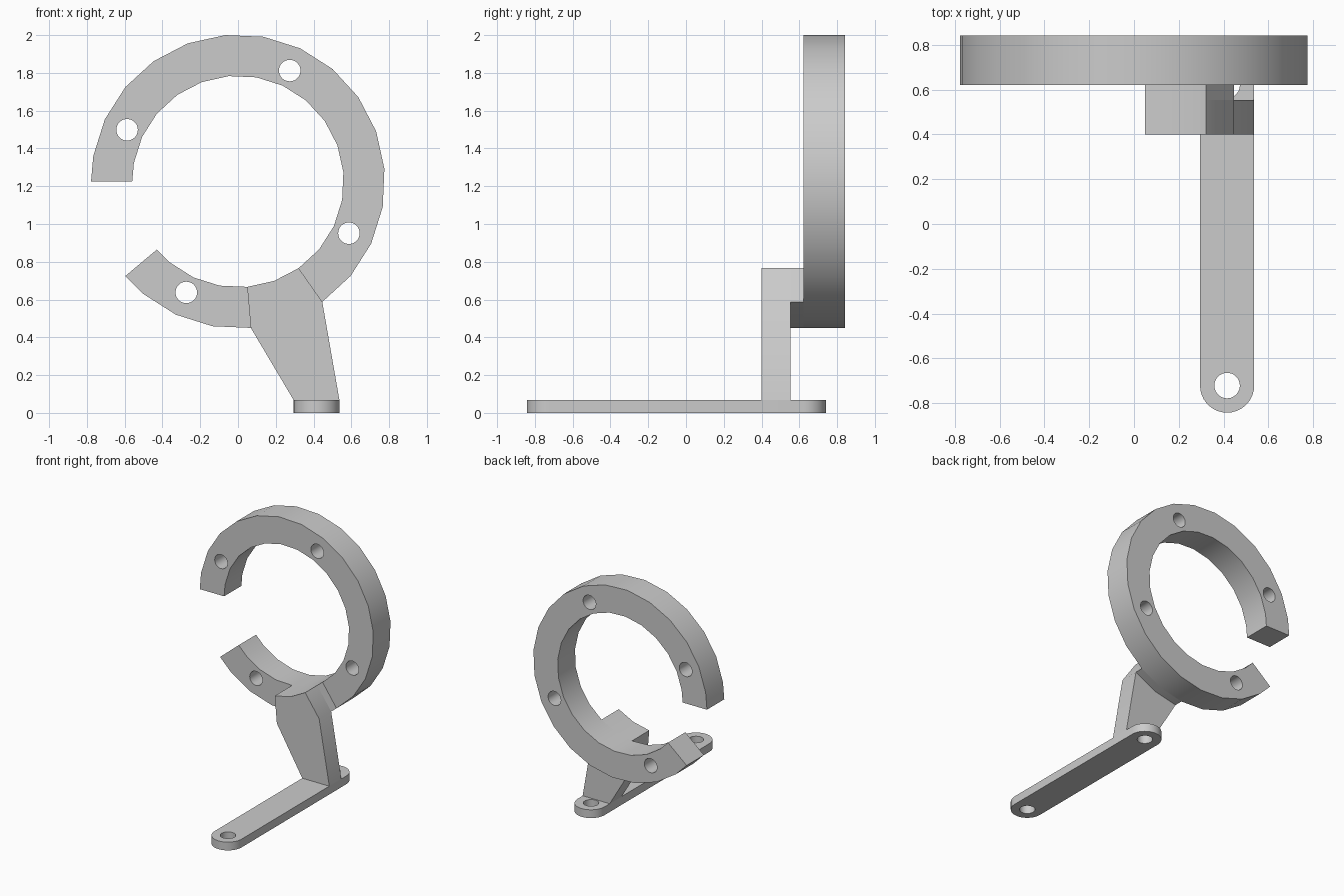
import bpy, bmesh
from math import cos, sin, pi, radians
from mathutils import Vector

cube = bpy.data.objects.get("Cube")
if cube:
    bpy.data.objects.remove(cube, do_unlink=True)

grey = bpy.data.materials.new("plain_grey")
grey.use_nodes = True
COLOUR = (0.6, 0.6, 0.6, 1)
grey.diffuse_color = COLOUR
grey.node_tree.nodes["Principled BSDF"].inputs["Base Color"].default_value = COLOUR

RING_Z, OUTER, INNER = 1.225, 0.778, 0.56
RING_FRONT, RING_BACK = 0.622, 0.843
COLLAR_FRONT, LEG_FRONT = 0.554, 0.40
HOLE_R = 0.057
PLATE_X, PLATE_R, PLATE_TOP = 0.416, 0.121, 0.067


def arc(cx, cy, r, degrees):
    return [(cx + r * cos(radians(a)), cy + r * sin(radians(a))) for a in degrees]


def ring_arc(r, degrees):
    return arc(0, RING_Z, r, degrees)


def prism(name, outline, axis, lo, hi):
    """Extrude a closed 2D outline along y (outline in x, z) or z (outline in x, y)."""
    def point(p):
        return (p[0], lo, p[1]) if axis == "y" else (p[0], p[1], lo)
    bm = bmesh.new()
    base = bm.faces.new([bm.verts.new(point(p)) for p in outline])
    top = bmesh.ops.extrude_face_region(bm, geom=[base])["geom"]
    shift = Vector((0, hi - lo, 0)) if axis == "y" else Vector((0, 0, hi - lo))
    bmesh.ops.translate(bm, vec=shift, verts=[v for v in top if isinstance(v, bmesh.types.BMVert)])
    bmesh.ops.recalc_face_normals(bm, faces=bm.faces)
    mesh = bpy.data.meshes.new(name)
    bm.to_mesh(mesh)
    bm.free()
    mesh.materials.append(grey)
    obj = bpy.data.objects.new(name, mesh)
    bpy.context.collection.objects.link(obj)
    return obj


def select(obj):
    bpy.ops.object.select_all(action="DESELECT")
    obj.select_set(True)
    bpy.context.view_layer.objects.active = obj


def drill(obj, centres, axis, lo, hi):
    """Cut a round hole through the part at each centre."""
    for cx, cy in centres:
        cutter = prism("hole_cutter", arc(cx, cy, HOLE_R, range(0, 360, 10)), axis, lo - 0.1, hi + 0.1)
        cutter.hide_render = True
        mod = obj.modifiers.new("hole", "BOOLEAN")
        mod.operation, mod.solver, mod.object = "DIFFERENCE", "EXACT", cutter
        select(obj)
        bpy.ops.object.modifier_apply(modifier=mod.name)
        bpy.data.objects.remove(cutter, do_unlink=True)


def smooth(obj):
    select(obj)
    bpy.ops.object.shade_smooth_by_angle(angle=radians(30))


# Open ring with four screw holes
sweep = [220, *range(230, 531, 15), 540]
ring = prism("open_ring", ring_arc(OUTER, sweep) + ring_arc(INNER, sweep[::-1]), "y", RING_FRONT, RING_BACK)
drill(ring, ring_arc(0.648, (155, 65, -25, -115)), "y", RING_FRONT, RING_BACK)
smooth(ring)

# Collar block joining the ring to the leg
foot = [-85, -70, -55]
inner_edge = ring_arc(INNER, foot[::-1])
collar = prism("collar", ring_arc(OUTER, foot) + inner_edge, "y", COLLAR_FRONT, RING_FRONT)
smooth(collar)

# Tapered leg in front of the collar
left, right = PLATE_X - PLATE_R, PLATE_X + PLATE_R
shoulders = ring_arc(OUTER, (-85, -55))
leg = prism("leg", [shoulders[0], (left, PLATE_TOP), (right, PLATE_TOP), shoulders[1]] + inner_edge,
            "y", LEG_FRONT, COLLAR_FRONT)
smooth(leg)

# Long base plate with rounded ends and a hole at each end
ends = (-0.722, 0.62)
outline = arc(PLATE_X, ends[1], PLATE_R, range(0, 181, 10)) + arc(PLATE_X, ends[0], PLATE_R, range(180, 361, 10))
plate = prism("base_plate", outline, "z", 0, PLATE_TOP)
drill(plate, [(PLATE_X, y) for y in ends], "z", 0, PLATE_TOP)
smooth(plate)
